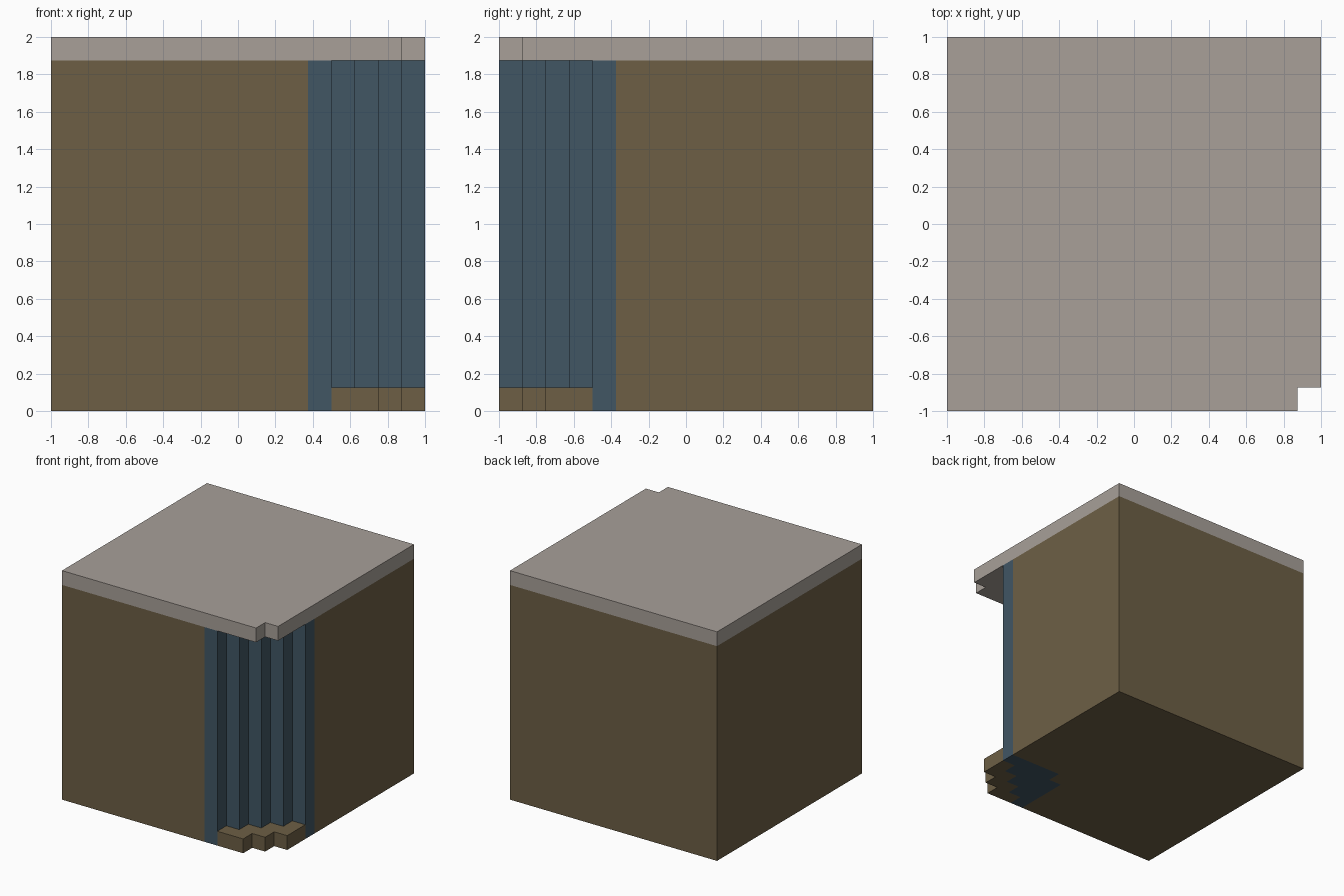
import bpy, bmesh

if "Cube" in bpy.data.objects:
    bpy.data.objects.remove(bpy.data.objects["Cube"])

U = 0.125  # one block of the 16 x 16 x 16 grid


def srgb(*rgb):
    lin = [c / 255 / 12.92 if c <= 10 else ((c / 255 + 0.055) / 1.055) ** 2.4 for c in rgb]
    return (*lin, 1.0)


def material(name, *rgb):
    m = bpy.data.materials.new(name)
    m.diffuse_color = srgb(*rgb)
    m.use_nodes = True
    m.node_tree.nodes["Principled BSDF"].inputs["Base Color"].default_value = m.diffuse_color
    return m


def stair(n):
    """Stepped cut of the front right corner, in blocks (left of corner, behind corner)."""
    pts = [(n, 0)]
    for i in range(n):
        pts += [(n - i, i + 1), (n - i - 1, i + 1)]
    return pts


def prism(name, outline, z0, z1, mat):
    """Extrude a counter-clockwise outline given in blocks from the front right corner."""
    bm = bmesh.new()
    base = bm.faces.new([bm.verts.new((1 - b * U, -1 + a * U, z0 * U)) for b, a in outline])
    top = bmesh.ops.extrude_face_region(bm, geom=[base], use_keep_orig=True)
    verts = [v for v in top["geom"] if isinstance(v, bmesh.types.BMVert)]
    bmesh.ops.translate(bm, verts=verts, vec=(0, 0, (z1 - z0) * U))
    bmesh.ops.recalc_face_normals(bm, faces=bm.faces)
    me = bpy.data.meshes.new(name)
    bm.to_mesh(me)
    bm.free()
    me.materials.append(mat)
    ob = bpy.data.objects.new(name, me)
    bpy.context.collection.objects.link(ob)


brown = material("earth brown", 109, 95, 69)
blue = material("slate blue", 65, 86, 100)
grey = material("warm grey", 168, 160, 153)

# Stepped inner edge where the brown body meets the blue corner
inner = [(0, 5), (4, 5), (4, 4), (5, 4), (5, 0)]

# Main body
prism("body", [(16, 0)] + inner[::-1] + [(0, 16), (16, 16)], 0, 15, brown)
# Recessed blue corner
prism("corner_recess", stair(4) + inner, 0, 15, blue)
# Low ledge at the foot of the corner
prism("corner_ledge", stair(2) + stair(4)[::-1], 0, 1, brown)
# Top slab overhanging the corner
prism("top_slab", [(16, 0)] + stair(1) + [(0, 16), (16, 16)], 15, 16, grey)
